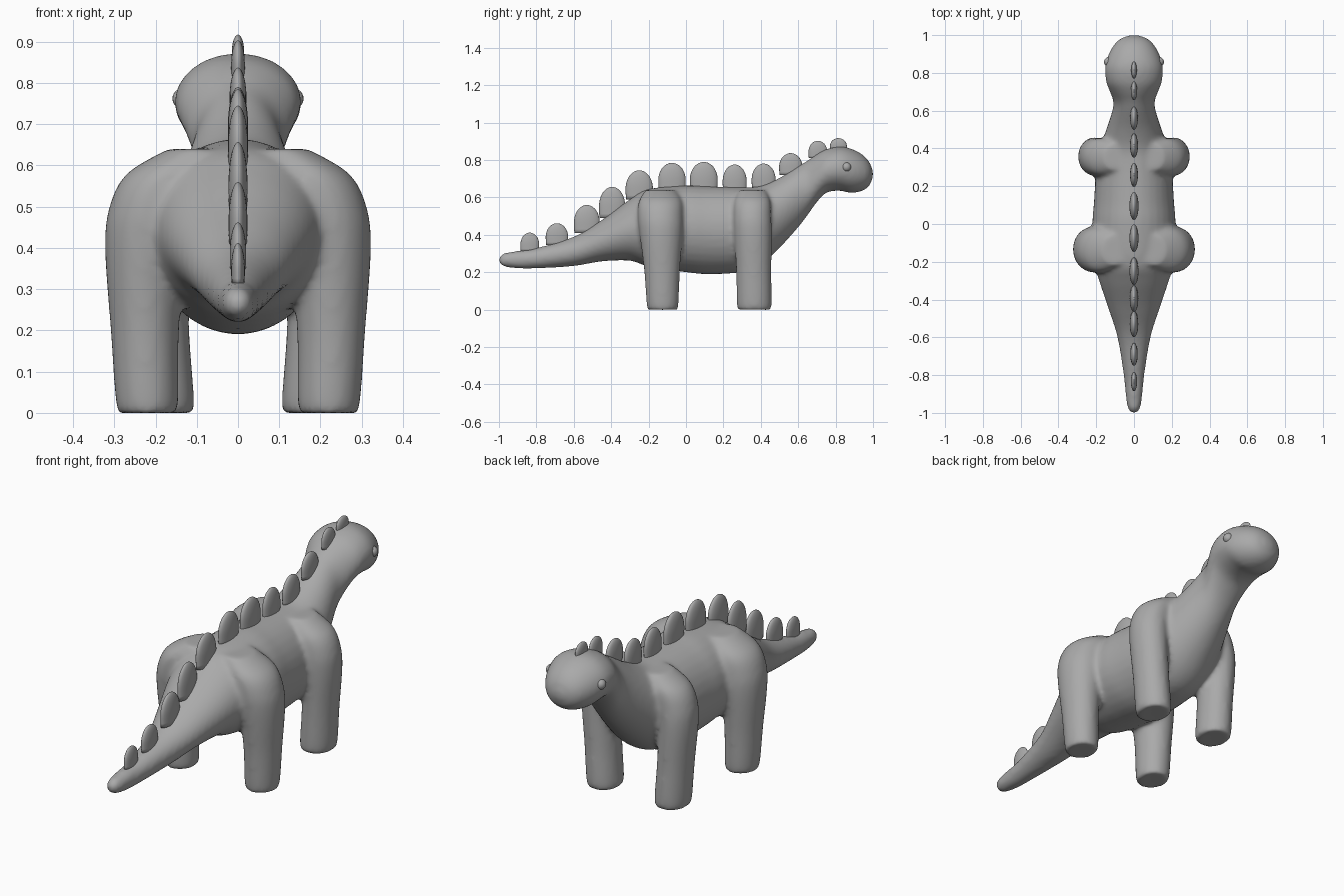
import bpy, bmesh, math
from mathutils import Vector

if "Cube" in bpy.data.objects:
    bpy.data.objects.remove(bpy.data.objects["Cube"], do_unlink=True)

grey = bpy.data.materials.new("clay grey")
grey.use_nodes = True
grey.diffuse_color = (0.4, 0.4, 0.4, 1)
grey.node_tree.nodes["Principled BSDF"].inputs["Base Color"].default_value = (0.4, 0.4, 0.4, 1)


def spline(rows, steps):
    """Catmull-Rom interpolation through rows of numbers."""
    rows = [Vector(r) for r in rows]
    pts = [rows[0]] + rows + [rows[-1]]
    out = []
    for a, b, c, d in zip(pts, pts[1:], pts[2:], pts[3:]):
        for i in range(steps):
            t = i / steps
            out.append(0.5 * (2 * b + (c - a) * t + (2 * a - 5 * b + 4 * c - d) * t * t
                              + (3 * b - a - 3 * c + d) * t ** 3))
    return out + [rows[-1]]


def loft(bm, rings):
    """Closed skin over equally long rings of points."""
    loops = [[bm.verts.new(p) for p in ring] for ring in rings]
    n = len(loops[0])
    for a, b in zip(loops, loops[1:]):
        for i in range(n):
            j = (i + 1) % n
            bm.faces.new((a[i], a[j], b[j], b[i]))
    bm.faces.new(loops[0][::-1])
    bm.faces.new(loops[-1])


def oval(centre, u, v, n=32):
    angles = [math.tau * i / n for i in range(n)]
    return [centre + u * math.cos(a) + v * math.sin(a) for a in angles]


def finish(bm, name):
    bmesh.ops.recalc_face_normals(bm, faces=bm.faces)
    for f in bm.faces:
        f.smooth = True
    mesh = bpy.data.meshes.new(name)
    bm.to_mesh(mesh)
    bm.free()
    mesh.materials.append(grey)
    obj = bpy.data.objects.new(name, mesh)
    bpy.context.collection.objects.link(obj)
    return obj


X, Y, Z = Vector((1, 0, 0)), Vector((0, 1, 0)), Vector((0, 0, 1))

# Trunk, tail, neck and head: y, top, bottom, half width
trunk = [
    (-1.0, .275, .255, .01), (-.98, .30, .232, .032), (-.9, .315, .22, .045),
    (-.8, .33, .22, .055), (-.6, .39, .233, .088), (-.45, .48, .258, .135),
    (-.3, .59, .262, .185), (-.2, .645, .23, .21), (0, .664, .2, .22),
    (.12, .66, .19, .212), (.3, .655, .2, .2), (.4, .662, .24, .182),
    (.5, .705, .33, .147), (.6, .767, .44, .115), (.65, .797, .505, .11),
    (.7, .832, .575, .128), (.75, .858, .625, .147), (.82, .872, .636, .154),
    (.88, .862, .624, .142), (.94, .832, .634, .112), (.98, .79, .662, .074),
    (1.0, .74, .71, .02)]
# Legs: z, x, y, half width, half depth
hind = [
    (0, .22, -.125, .058, .068), (.015, .22, -.125, .075, .084),
    (.2, .226, -.128, .083, .095), (.4, .225, -.133, .098, .115),
    (.5, .21, -.137, .102, .12), (.58, .17, -.137, .1, .115), (.64, .1, -.137, .07, .08)]
fore = [
    (0, .185, .365, .062, .074), (.015, .185, .365, .079, .092),
    (.2, .198, .362, .08, .094), (.4, .21, .358, .085, .1),
    (.5, .2, .355, .088, .1), (.58, .165, .355, .085, .095), (.64, .1, .355, .06, .07)]

bm = bmesh.new()
loft(bm, [oval(Vector((0, y, (top + low) / 2)), X * w, Z * (top - low) / 2)
          for y, top, low, w in spline(trunk, 5)])
for leg in (hind, fore):
    for side in (-1, 1):
        loft(bm, [oval(Vector((side * x, y, z)), X * w, Y * d)
                  for z, x, y, w, d in spline(leg, 6)])
body = finish(bm, "body")
skin = body.modifiers.new("blend", "REMESH")
skin.mode = "VOXEL"
skin.voxel_size = 0.012
skin.use_smooth_shade = True
relax = body.modifiers.new("relax", "SMOOTH")
relax.factor = 0.5
relax.iterations = 9

# Row of rounded back plates: y, base, tip, half depth
plates = [
    (-.835, .312, .412, .05), (-.69, .345, .462, .06), (-.53, .41, .56, .069),
    (-.395, .49, .657, .07), (-.25, .59, .745, .073), (-.075, .64, .785, .073),
    (.095, .64, .79, .074), (.26, .635, .776, .064), (.415, .645, .781, .064),
    (.56, .72, .837, .062), (.705, .81, .903, .05), (.815, .85, .917, .045)]
outline = [(0, .97), (.3, 1), (.5, .98), (.68, .87), (.82, .7), (.92, .48), (.98, .24), (1, .05)]
for number, (y, base, tip, depth) in enumerate(plates, 1):
    bm = bmesh.new()
    loft(bm, [oval(Vector((0, y, base + (tip - base) * t)), X * depth * .33 * r, Y * depth * r, 24)
              for t, r in spline(outline, 2)])
    finish(bm, f"back_plate_{number}")

# Eyes
for side, name in ((1, "left_eye"), (-1, "right_eye")):
    bm = bmesh.new()
    bmesh.ops.create_uvsphere(bm, u_segments=20, v_segments=12, radius=.025)
    bmesh.ops.translate(bm, verts=bm.verts, vec=(side * .134, .858, .762))
    finish(bm, name)
